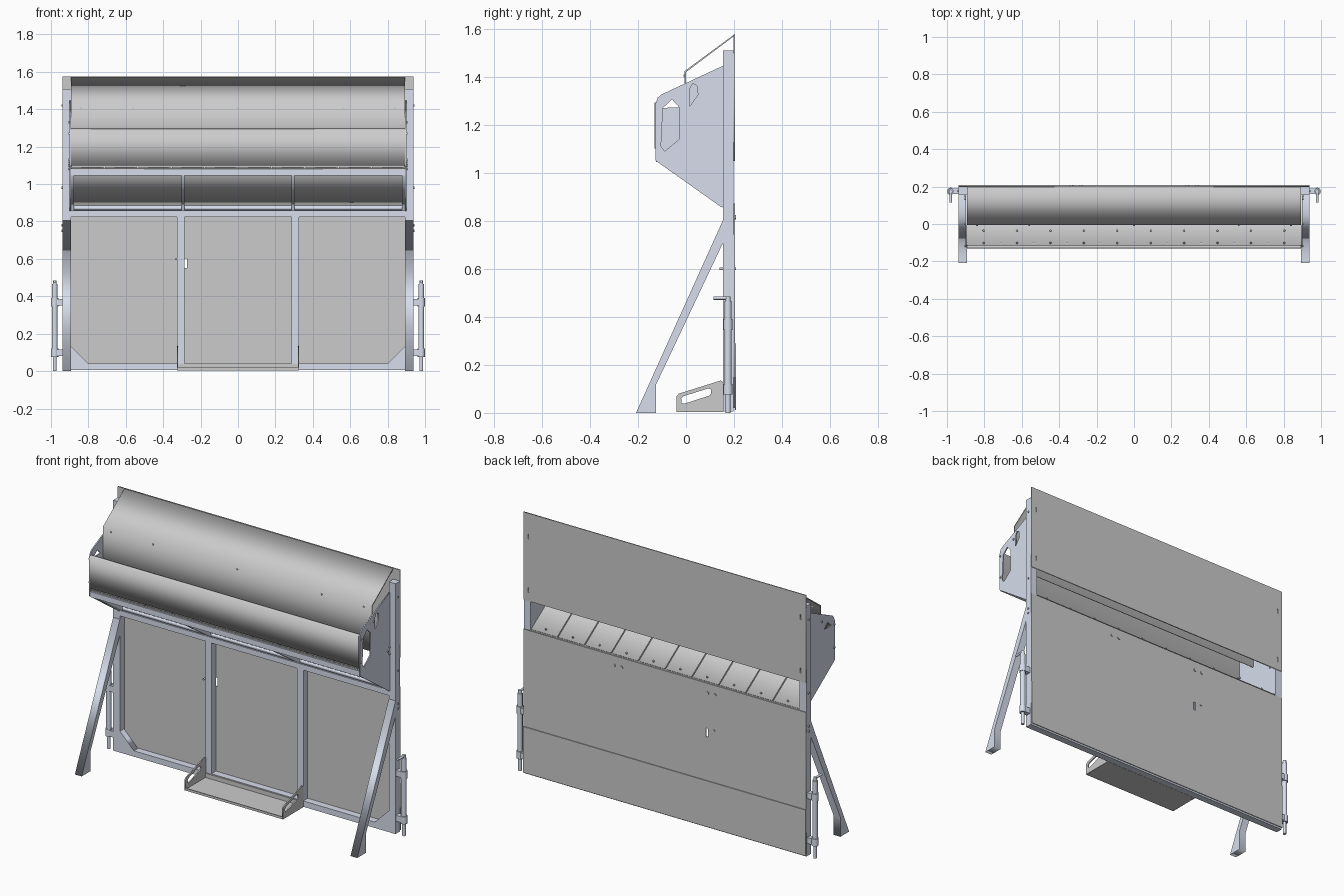
import bpy, bmesh, math
from mathutils import Matrix, Vector

if "Cube" in bpy.data.objects:
    bpy.data.objects.remove(bpy.data.objects["Cube"])

frame_mat = bpy.data.materials.new("pale_blue_frame")
frame_mat.diffuse_color = (0.68, 0.73, 0.84, 1)
frame_mat.use_nodes = True
frame_mat.node_tree.nodes["Principled BSDF"].inputs["Base Color"].default_value = frame_mat.diffuse_color
COL = bpy.context.scene.collection


def finish(name, mesh, mat=None):
    mesh.name = name
    ob = bpy.data.objects.new(name, mesh)
    COL.objects.link(ob)
    if mat:
        mesh.materials.clear()
        mesh.materials.append(mat)
    return ob


def box(name, x, y, z, mat=None):
    """Box from (min, max) ranges."""
    bm = bmesh.new()
    bmesh.ops.create_cube(bm, size=1)
    for v in bm.verts:
        v.co = [r[0] + (c + 0.5) * (r[1] - r[0]) for r, c in zip((x, y, z), v.co)]
    me = bpy.data.meshes.new(name)
    bm.to_mesh(me)
    bm.free()
    return finish(name, me, mat)


def plate(name, axis, span, outline, holes=(), mat=None):
    """Profile with holes, extruded along x (points are y,z) or y (points are x,z)."""
    cu = bpy.data.curves.new(name, 'CURVE')
    cu.dimensions, cu.fill_mode = '2D', 'BOTH'
    cu.extrude = abs(span[1] - span[0]) / 2
    for pts in (outline, *holes):
        s = cu.splines.new('POLY')
        s.points.add(len(pts) - 1)
        for p, (a, b) in zip(s.points, pts):
            p.co = (a, b, 0, 1)
        s.use_cyclic_u = True
    tmp = bpy.data.objects.new("tmp", cu)
    COL.objects.link(tmp)
    bpy.context.view_layer.update()
    me = bpy.data.meshes.new_from_object(tmp.evaluated_get(bpy.context.evaluated_depsgraph_get()))
    bpy.data.objects.remove(tmp)
    mid = (span[0] + span[1]) / 2
    if axis == 'x':
        m = Matrix(((0, 0, 1, mid), (1, 0, 0, 0), (0, 1, 0, 0), (0, 0, 0, 1)))
    else:
        m = Matrix(((1, 0, 0, 0), (0, 0, -1, mid), (0, 1, 0, 0), (0, 0, 0, 1)))
    me.transform(m)
    return finish(name, me, mat)


def rod(name, a, b, r, mat=None, n=16):
    """Cylinder between two points."""
    a, b = Vector(a), Vector(b)
    bm = bmesh.new()
    bmesh.ops.create_cone(bm, cap_ends=True, segments=n, radius1=r, radius2=r, depth=(b - a).length)
    rot = (b - a).to_track_quat('Z', 'Y').to_matrix().to_4x4()
    bmesh.ops.transform(bm, verts=bm.verts, matrix=Matrix.Translation((a + b) / 2) @ rot)
    for f in bm.faces:
        f.smooth = len(f.verts) == 4
    me = bpy.data.meshes.new(name)
    bm.to_mesh(me)
    bm.free()
    for e in me.edges:  # keep the rims crisp
        if abs((me.vertices[e.vertices[0]].co - me.vertices[e.vertices[1]].co).length - (b - a).length) > 1e-4:
            e.use_edge_sharp = True
    return finish(name, me, mat)


def rect(x0, x1, z0, z1):
    return [(x0, z0), (x1, z0), (x1, z1), (x0, z1)]


def strip(a, b, t):
    """Profile of a thin sheet from a to b, thickness t to its left."""
    a, b = Vector(a), Vector(b)
    d = (b - a).normalized()
    n = Vector((-d.y, d.x)) * t
    return [a, b, b + n, a + n]


XI, XO = 0.893, 0.938   # inner and outer faces of the posts
YF, YB = 0.155, 0.198   # front and back faces of the frame
F = frame_mat

# Main frame
for z0, z1, nm in ((0.005, 0.04, "bottom_rail"), (0.825, 0.858, "middle_rail")):
    box(nm, (-XI, XI), (YF, YB), (z0, z1), F)
for s in (-1, 1):
    def X(a, b):
        return tuple(sorted((s * a, s * b)))
    box("post", X(XI, XO), (YF, YB), (0.005, 1.508), F)
    box("frame_upright", X(0.285, 0.325), (YF, YB), (0.04, 0.825), F)
    plate("corner_gusset", 'y', (YF, YB - 0.005),
          [(s * XI, 0.04), (s * 0.80, 0.04), (s * XI, 0.133)], mat=F)
    # Bracing leg
    plate("brace_leg", 'x', X(XI, XO),
          [(0.155, 0.805), (0.155, 0.71), (-0.125, 0.117), (-0.125, 0), (-0.208, 0)], mat=F)

    # Latch bolt on each side: brackets, tube, sliding rod, handle
    px, py = s * 0.98, 0.175
    rod("latch_tube", (px, py, 0.09), (px, py, 0.465), 0.015, F)
    rod("latch_rod", (px, py, 0), (px, py, 0.485), 0.010, F)
    rod("latch_handle", (px, py, 0.478), (px, 0.115, 0.478), 0.007, F)
    for z in (0.08, 0.35):
        box("latch_bracket", X(XO, 0.985), (0.16, 0.19), (z, z + 0.036), F)
        rod("latch_collar", (px, py, z - 0.004), (px, py, z + 0.04), 0.0195, F)

    # Hopper end plate: full window on the right, only the upper part on the left
    window = [(-0.096, 1.27), (-0.058, 1.305), (-0.028, 1.272)]
    holes = [window]
    if s > 0:
        holes = [window + [(-0.028, 1.14), (-0.088, 1.09), (-0.104, 1.11)],
                 [(0.014, 1.275), (0.050, 1.325), (0.045, 1.362), (0.028, 1.372), (0.014, 1.345)]]
    plate("hopper_end", 'x', X(XI, XI + 0.007),
          [(0.16, 1.448), (-0.104, 1.325), (-0.118, 1.312), (-0.126, 1.29),
           (-0.126, 1.05), (0.145, 0.858), (0.16, 0.854)], holes, F)
    for y, z in ((-0.118, 1.27), (-0.118, 1.13), (0, 1.33), (0.135, 1.10), (0.15, 1.08), (0.15, 1.12)):
        rod("end_plate_bolt", (s * 0.888, y, z), (s * 0.906, y, z), 0.006, F, 8)
    for z in (1.42, 0.98, 0.78, 0.75):
        rod("post_bolt", (s * 0.93, 0.177, z), (s * 0.943, 0.177, z), 0.006, F, 8)

# Back panels
plate("upper_back_panel", 'y', (0.197, 0.203), rect(-XO, XO, 1.048, 1.575),
      [rect(x - 0.004, x + 0.004, z, z + 0.03) for x in (-0.905, 0.905) for z in (1.10, 1.42)])
plate("lower_back_panel", 'y', (0.197, 0.203), rect(-XO, XO, 0.02, 0.872),
      [rect(-0.29, -0.274, 0.55, 0.602)])
box("back_skirt", (-XO, XO), (0.203, 0.208), (0.012, 0.288))
box("panel_top_lip", (-XO, XO), (0.192, 0.203), (0.862, 0.872))
for x in (-0.335, -0.285, 0.285, 0.335):
    rod("back_panel_bolt", (x, 0.195, 0.815), (x, 0.208, 0.815), 0.009, None, 10)
rod("slot_pin", (-0.33, 0.14, 0.6), (-0.33, 0.208, 0.6), 0.006, None, 10)

# Hopper lid with folded front, and hopper front panel
plate("hopper_lid", 'x', (-XI, XI),
      [(-0.006, 1.15), (0, 1.15), (0, 1.419), (0.2, 1.569), (0.2, 1.575), (-0.006, 1.423)])
plate("hopper_front", 'x', (-XI, XI),
      [(-0.131, 1.10), (-0.125, 1.10), (-0.125, 1.286), (-0.116, 1.29), (-0.116, 1.296), (-0.131, 1.292)])
for x in (-0.84, -0.56, 0, 0.56, 0.84):
    rod("lid_bolt", (x, -0.011, 1.405), (x, 0, 1.405), 0.005, None, 8)

# Sloped floor: base sheet plus overlapping flaps
lo, hi = Vector((0.195, 0.868)), Vector((-0.118, 1.078))
plate("hopper_floor", 'x', (-XI, XI), strip(hi, lo, 0.006))
n = 10
w = 2 * XI / n
for i in range(n):
    x0 = -XI + i * w
    plate("floor_flap", 'x', (x0 + 0.003, x0 + w - 0.003),
          strip(hi + Vector((0, 0.009)), lo + Vector((0, 0.009)), 0.005))
    x = x0 + w / 2
    for t in (0.04, 0.25, 0.94):
        p = hi.lerp(lo, t) + Vector((0.002, 0.012))
        rod("flap_rivet", (x, p.x, p.y), (x, p.x + 0.0045, p.y + 0.0067), 0.005, None, 8)

# Floor support frame under the hopper
box("floor_front_rail", (-XI, XI), (-0.125, -0.095), (1.045, 1.078), F)
plate("floor_rear_rail", 'x', (-XI, XI), [(0.155, 0.862), (0.155, 0.885), (0.19, 0.865), (0.19, 0.855)], mat=F)
for x in (-0.885, -0.295, 0.295, 0.885):
    plate("floor_rib", 'x', (x - 0.008, x + 0.008),
          [(-0.12, 1.046), (0.16, 0.856), (0.175, 0.88), (-0.11, 1.072)], mat=F)

# Foot tray with slotted ends
box("tray_floor", (-0.325, 0.325), (-0.04, YF), (0.004, 0.011))
box("tray_front_lip", (-0.325, 0.325), (-0.04, -0.034), (0.004, 0.018))
box("tray_back", (-0.325, 0.325), (0.148, YF), (0.004, 0.037))
for s in (-1, 1):
    plate("tray_end", 'x', sorted((s * 0.32, s * 0.327)),
          [(-0.04, 0.004), (YF, 0.004), (YF, 0.128), (0.145, 0.135), (-0.03, 0.08), (-0.04, 0.068)],
          [[(-0.018, 0.04), (-0.008, 0.038), (0.098, 0.072), (0.105, 0.082),
            (0.103, 0.098), (0.093, 0.102), (-0.012, 0.069), (-0.02, 0.06)]])
